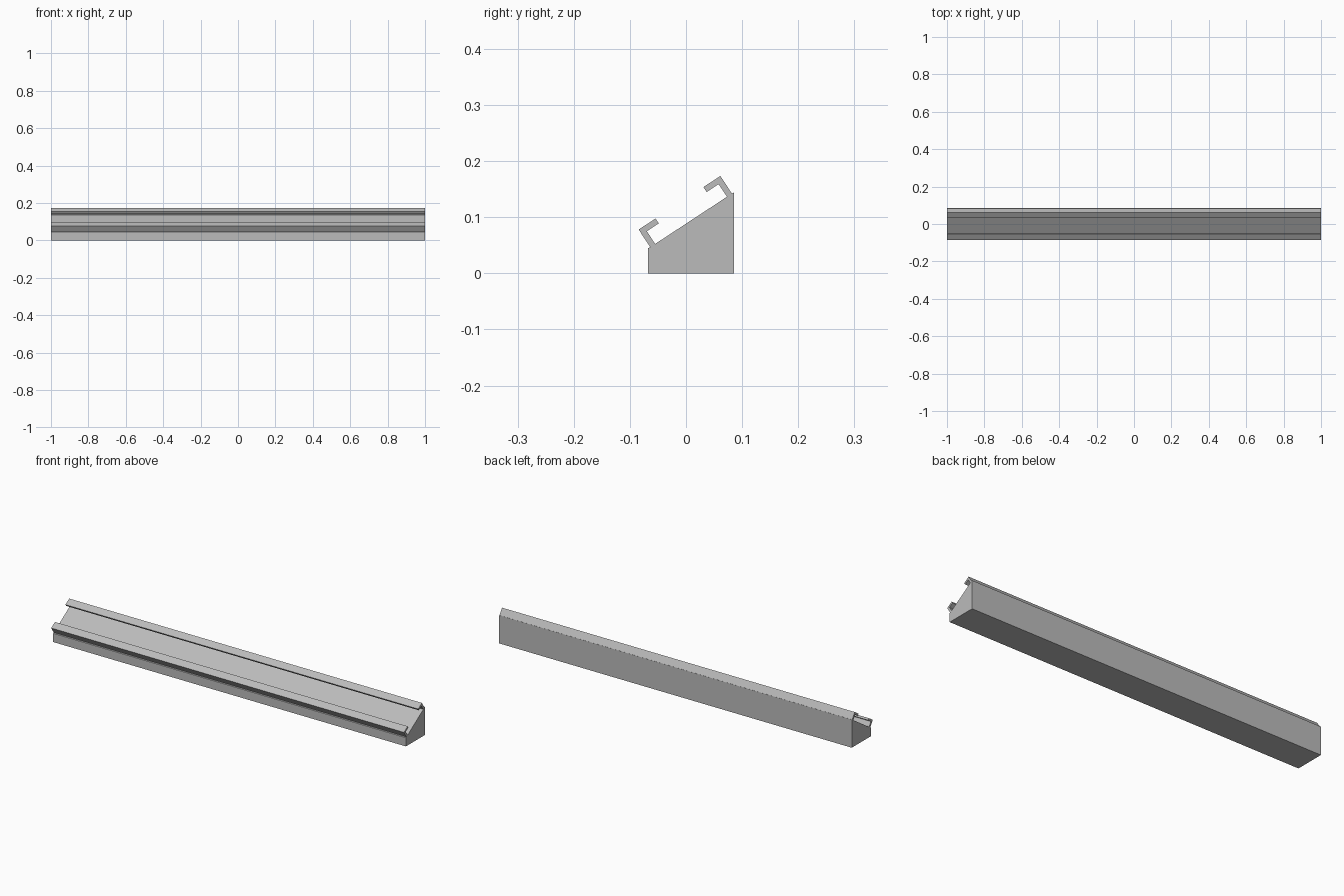
import bpy
import bmesh
from mathutils import Vector

cube = bpy.data.objects.get("Cube")
if cube:
    bpy.data.objects.remove(cube, do_unlink=True)

LENGTH = 2.0

# Single flat grey
grey = bpy.data.materials.new("light_grey")
grey.use_nodes = True
colour = (0.5, 0.5, 0.5, 1)
grey.diffuse_color = colour
grey.node_tree.nodes["Principled BSDF"].inputs["Base Color"].default_value = colour


def extrude_profile(name, profile):
    """Extrude a (y, z) outline along x into a closed solid."""
    bm = bmesh.new()
    face = bm.faces.new([bm.verts.new((-LENGTH / 2, y, z)) for y, z in profile])
    result = bmesh.ops.extrude_face_region(bm, geom=[face])
    verts = [v for v in result["geom"] if isinstance(v, bmesh.types.BMVert)]
    bmesh.ops.translate(bm, verts=verts, vec=(LENGTH, 0, 0))
    bmesh.ops.recalc_face_normals(bm, faces=bm.faces)
    mesh = bpy.data.meshes.new(name)
    bm.to_mesh(mesh)
    bm.free()
    mesh.materials.append(grey)
    obj = bpy.data.objects.new(name, mesh)
    bpy.context.collection.objects.link(obj)
    return obj


# Sloped seat of the channel, with a hooked lip rising square to each end
low, high = Vector((-0.055, 0.0525)), Vector((0.073, 0.1365))
along = (high - low).normalized()
up = Vector((-along.y, along.x))
WALL, DEPTH, REACH = 0.0105, 0.027, 0.0255


def lip(corner, inward):
    """Outline of a hooked lip, from the seat corner round to the outer foot."""
    steps = [(0, 0), (0, DEPTH), (REACH, DEPTH), (REACH, DEPTH + WALL),
             (-WALL, DEPTH + WALL), (-WALL, 0)]
    return [corner + inward * a + up * b for a, b in steps]


front_lip = lip(low, along)
back_lip = lip(high, -along)

# Wedge body and both lips as one outline
outline = [(-0.068, 0), (0.0855, 0), (0.0855, 0.144)]
outline += back_lip[::-1] + front_lip
outline.append((-0.068, 0.0445))
extrude_profile("angled_mounting_rail", outline)
